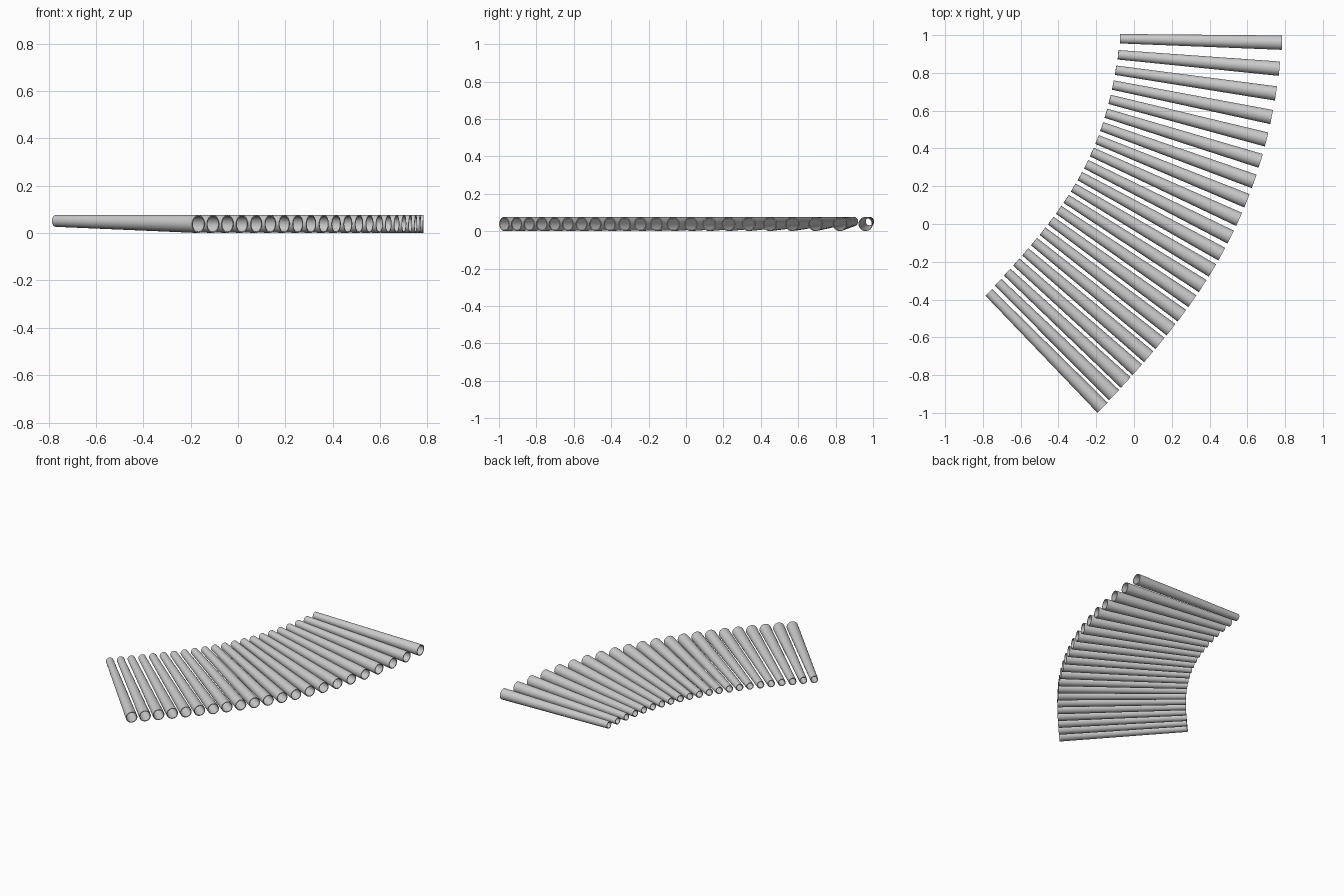
import bpy, bmesh, math
from mathutils import Vector

if "Cube" in bpy.data.objects:
    bpy.data.objects.remove(bpy.data.objects["Cube"])

COUNT, LENGTH, SIDES = 22, 0.857, 32
R_OUT, R_IN, TOP, WALL = 0.038, 0.025, 0.0765, 0.005


def cubic(t, a, b, c, d):
    return a + b * t + c * t * t + d * t ** 3


def tapered_pipe(name, start, end, r0, r1):
    """Hollow open-ended pipe, wide at start, narrow at end."""
    axis = (end - start).normalized()
    side = axis.cross(Vector((0, 0, 1))).normalized()
    up = side.cross(axis)
    bm = bmesh.new()
    loops = []
    for centre, r in ((start, r0), (end, r1), (end, r1 - WALL), (start, r0 - WALL)):
        ring = []
        for k in range(SIDES):
            a = 2 * math.pi * k / SIDES
            ring.append(bm.verts.new(centre + r * (math.cos(a) * side + math.sin(a) * up)))
        loops.append(ring)
    for n in range(4):
        p, q = loops[n], loops[(n + 1) % 4]
        for k in range(SIDES):
            m = (k + 1) % SIDES
            bm.faces.new((p[k], p[m], q[m], q[k]))
    bmesh.ops.recalc_face_normals(bm, faces=bm.faces)
    mesh = bpy.data.meshes.new(name)
    bm.to_mesh(mesh)
    bm.free()
    obj = bpy.data.objects.new(name, mesh)
    bpy.context.collection.objects.link(obj)
    bpy.context.view_layer.objects.active = obj
    obj.select_set(True)


# Fan of pipes whose wide ends follow a curved path, tops level
for i in range(COUNT):
    t = i / (COUNT - 1)
    angle = math.radians(cubic(t, 1.4, 76, -44.8, 12.8))
    wide = Vector((cubic(t, 0.783, -0.234, -1.092, 0.376),
                   cubic(t, 0.960, -2.962, 1.514, -0.484), TOP - R_OUT))
    narrow = wide + Vector((-math.cos(angle) * LENGTH, math.sin(angle) * LENGTH, R_OUT - R_IN))
    tapered_pipe(f"pipe_{i + 1:02d}", wide, narrow, R_OUT, R_IN)

bpy.ops.object.shade_smooth_by_angle(angle=math.radians(35))
